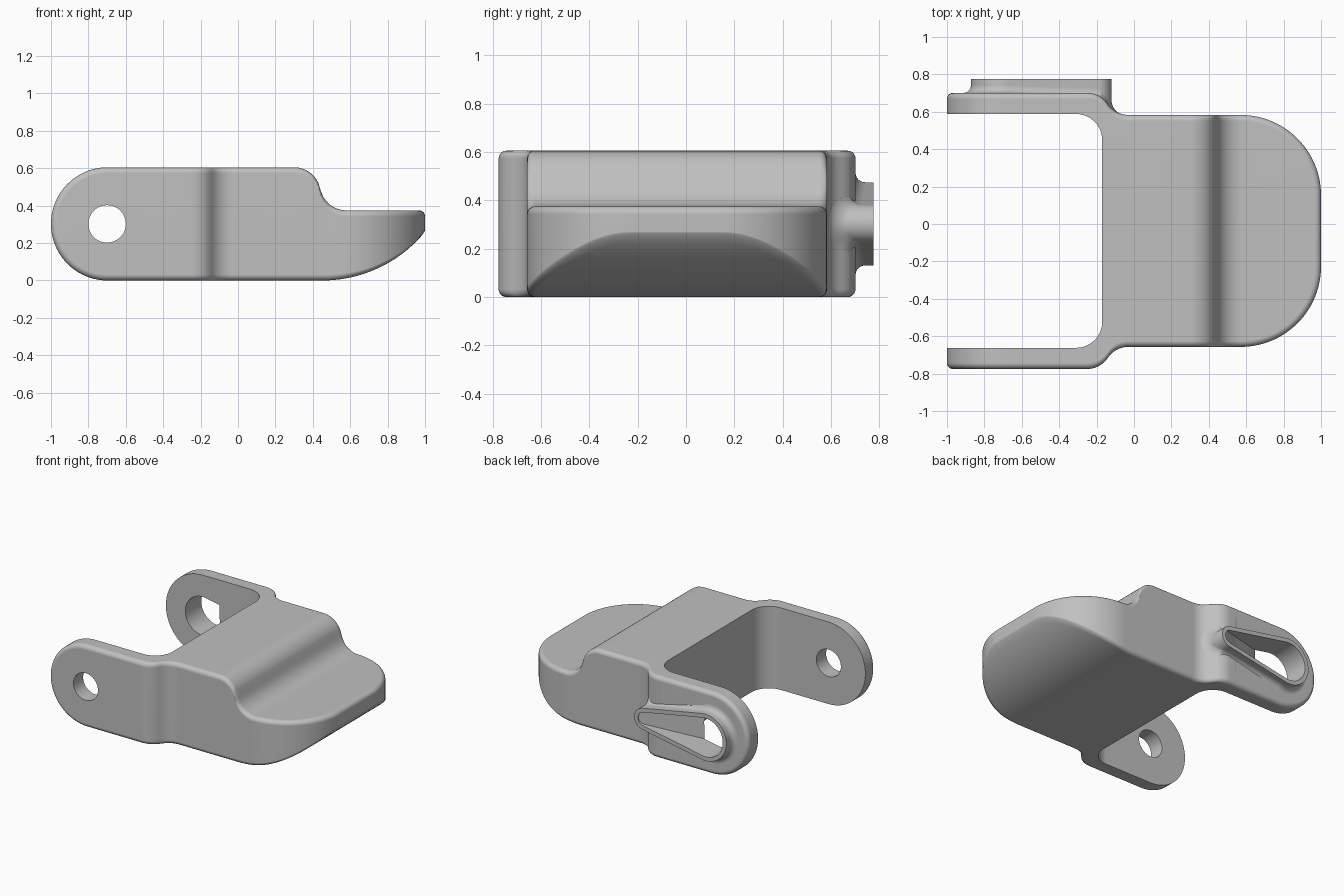
import bpy, bmesh
from math import sin, cos, atan, acos, sqrt, pi

if "Cube" in bpy.data.objects:
    bpy.data.objects.remove(bpy.data.objects["Cube"])

MID_Y = -0.037      # symmetry plane of the fork
MID_Z = 0.3025      # height of the pivot axis
FILLET = 0.032
PIVOT_X = -0.7
STEPS = 6

grey = bpy.data.materials.new("cast_grey")
grey.use_nodes = True
grey.diffuse_color = (0.53, 0.53, 0.53, 1)
grey.node_tree.nodes["Principled BSDF"].inputs["Base Color"].default_value = grey.diffuse_color


# ---- shape functions ----
def s_curve(x, x0, x1, y0, y1):
    """Two tangent arcs stepping down from y0 to y1."""
    if x <= x0:
        return y0
    if x >= x1:
        return y1
    dx, dy, u = x1 - x0, y0 - y1, x - x0
    r = dx / (2 * sin(2 * atan(dy / dx)))
    if u < dx / 2:
        return y0 - r + sqrt(r * r - u * u)
    return y1 + r - sqrt(r * r - (dx - u) ** 2)


def outer(x):
    return s_curve(x, -0.25, -0.03, 0.738, 0.62)


def inner(x):
    if x <= -0.31:
        return 0.625
    return 0.485 + sqrt(max(0, 0.14 ** 2 - (x + 0.31) ** 2))


def top(x):
    return s_curve(x, 0.3, 0.58, 0.605, 0.375)


def bottom(x):
    return 0.712 - sqrt(0.712 ** 2 - max(0, x - 0.45) ** 2)


# ---- path helpers: points are (x, h, normal_x, normal_h) ----
def arc(cx, r, a0, a1, n, ch=0):
    angles = [a0 + (a1 - a0) * i / n for i in range(n + 1)]
    return [(cx + r * cos(a), ch + r * sin(a), cos(a), sin(a)) for a in angles]


def line(xs, h):
    return [(x, h, 0, 1) for x in xs]


def span(a, b, n):
    return [a + (b - a) * i / n for i in range(n + 1)]


def ring(path, d, place):
    """Inset a half path by d, mirror it and place each point in space."""
    half = [(x - d * nx, h - d * nh) for x, h, nx, nh in path]
    return [place(x, h) for x, h in half] + [place(x, -h) for x, h in reversed(half)]


def quarter(r):
    """Inset and drop pairs along a rounded edge, from wall to face."""
    return [(r * (1 - cos(a)), r * (1 - sin(a))) for a in span(0, pi / 2, STEPS)]


def loft(name, rings):
    bm = bmesh.new()
    vs = [[bm.verts.new(p) for p in r] for r in rings]
    n = len(vs[0])
    for a, b in zip(vs, vs[1:]):
        for i in range(n):
            j = (i + 1) % n
            bm.faces.new((a[i], a[j], b[j], b[i]))
    for r in (vs[0], vs[-1]):
        for i in range(n // 2 - 1):
            bm.faces.new((r[i], r[i + 1], r[n - 2 - i], r[n - 1 - i]))
    bmesh.ops.remove_doubles(bm, verts=bm.verts, dist=1e-5)
    bmesh.ops.recalc_face_normals(bm, faces=bm.faces)
    mesh = bpy.data.meshes.new(name)
    bm.to_mesh(mesh)
    bm.free()
    mesh.materials.append(grey)
    ob = bpy.data.objects.new(name, mesh)
    bpy.context.collection.objects.link(ob)
    return ob


def activate(ob):
    bpy.ops.object.select_all(action='DESELECT')
    ob.select_set(True)
    bpy.context.view_layer.objects.active = ob


def cut(ob, cutter):
    activate(ob)
    mod = ob.modifiers.new("cut", 'BOOLEAN')
    mod.operation = 'DIFFERENCE'
    mod.solver = 'EXACT'
    mod.object = cutter
    bpy.ops.object.modifier_apply(modifier=mod.name)


def pin_cutter(name, radius, y):
    bpy.ops.mesh.primitive_cylinder_add(vertices=64, radius=radius, depth=0.5,
                                        location=(PIVOT_X, y, MID_Z), rotation=(pi / 2, 0, 0))
    ob = bpy.context.object
    ob.name = name
    ob.hide_render = True
    ob.data.materials.append(grey)
    return ob


# ---- main body with stepped top and rounded nose ----
plan = line([-0.03, 0.15] + span(0.3, 0.56, 20), 0.62) + arc(0.57, 0.43, pi / 2, 0, 28, 0.19)


def on_top(drop):
    return lambda x, h: (x, MID_Y + h, top(x) - drop)


def on_bottom(drop):
    return lambda x, h: (x, MID_Y + h, bottom(x) + drop / (1 + 8 * bottom(x)))


edge = quarter(FILLET)
body = loft("body", [ring(plan, d, on_top(k)) for d, k in reversed(edge)]
            + [ring(plan, d, on_bottom(k)) for d, k in edge])

# ---- crossbar behind the fork pocket ----
bar = line([-0.17, -0.03], 0.485)
crossbar = loft("crossbar", [ring(bar, 0, lambda x, h, z=z: (x, MID_Y + h, z)) for z in (0, 0.605)])

# ---- fork arms with necks ----
side = (arc(-0.6975, MID_Z, pi, pi / 2, 28) + line([-0.45], MID_Z)
        + line([-0.31 + 0.14 * sin(a) for a in span(0, pi / 2, 14)] + span(-0.16, -0.03, 12), MID_Z))


def arm(name, s):
    rings = [ring(side, 0, lambda x, h: (x, MID_Y + s * inner(x), MID_Z + h))]
    for d, k in edge:
        rings.append(ring(side, d, lambda x, h: (x, MID_Y + s * (outer(x) - k), MID_Z + h)))
    return loft(name, rings)


front_arm = arm("front_arm", -1)
back_arm = arm("back_arm", 1)

# ---- tapered boss on the back arm ----
BIG, SMALL, SMALL_X = 0.172, 0.08, -0.2
tangent = acos((BIG - SMALL) / (SMALL_X - PIVOT_X))
drop_shape = arc(PIVOT_X, BIG, pi, tangent, 32) + arc(SMALL_X, SMALL, tangent, 0, 18)


def on_arm(lift):
    return lambda x, h: (x, MID_Y + outer(x) + lift, MID_Z + h)


FLARE = 0.04
boss_rings = [ring(drop_shape, -FLARE, on_arm(-0.05))]
boss_rings += [ring(drop_shape, -k, on_arm(d)) for k, d in
               [(FLARE * (1 - sin(a)), FLARE * (1 - cos(a))) for a in span(0, pi / 2, STEPS)]]
boss_rings.append(ring(drop_shape, 0, lambda x, h: (x, 0.775, MID_Z + h)))
boss = loft("slot_boss", boss_rings)

# ---- ramped slot and pivot holes ----
RIM = 0.03
slot = loft("slot_cutter", [
    ring(drop_shape, RIM, lambda x, h: (x, 0.76 - 0.44 * (-0.17 - x), MID_Z + h)),
    ring(drop_shape, RIM, lambda x, h: (x, 0.9, MID_Z + h))])
slot.hide_render = True
back_pin = pin_cutter("back_pin_cutter", BIG - RIM - 0.002, 0.7)
front_pin = pin_cutter("front_pin_cutter", 0.1, -0.7)
for part in (back_arm, boss):
    cut(part, slot)
    cut(part, back_pin)
cut(front_arm, front_pin)
for helper in (slot, back_pin, front_pin):
    bpy.data.objects.remove(helper)

# ---- smooth shading with crisp edges ----
for part in (body, crossbar, front_arm, back_arm, boss):
    activate(part)
    bpy.ops.object.shade_smooth_by_angle(angle=0.6)
    normals = part.modifiers.new("even_normals", 'WEIGHTED_NORMAL')
    normals.keep_sharp = True
